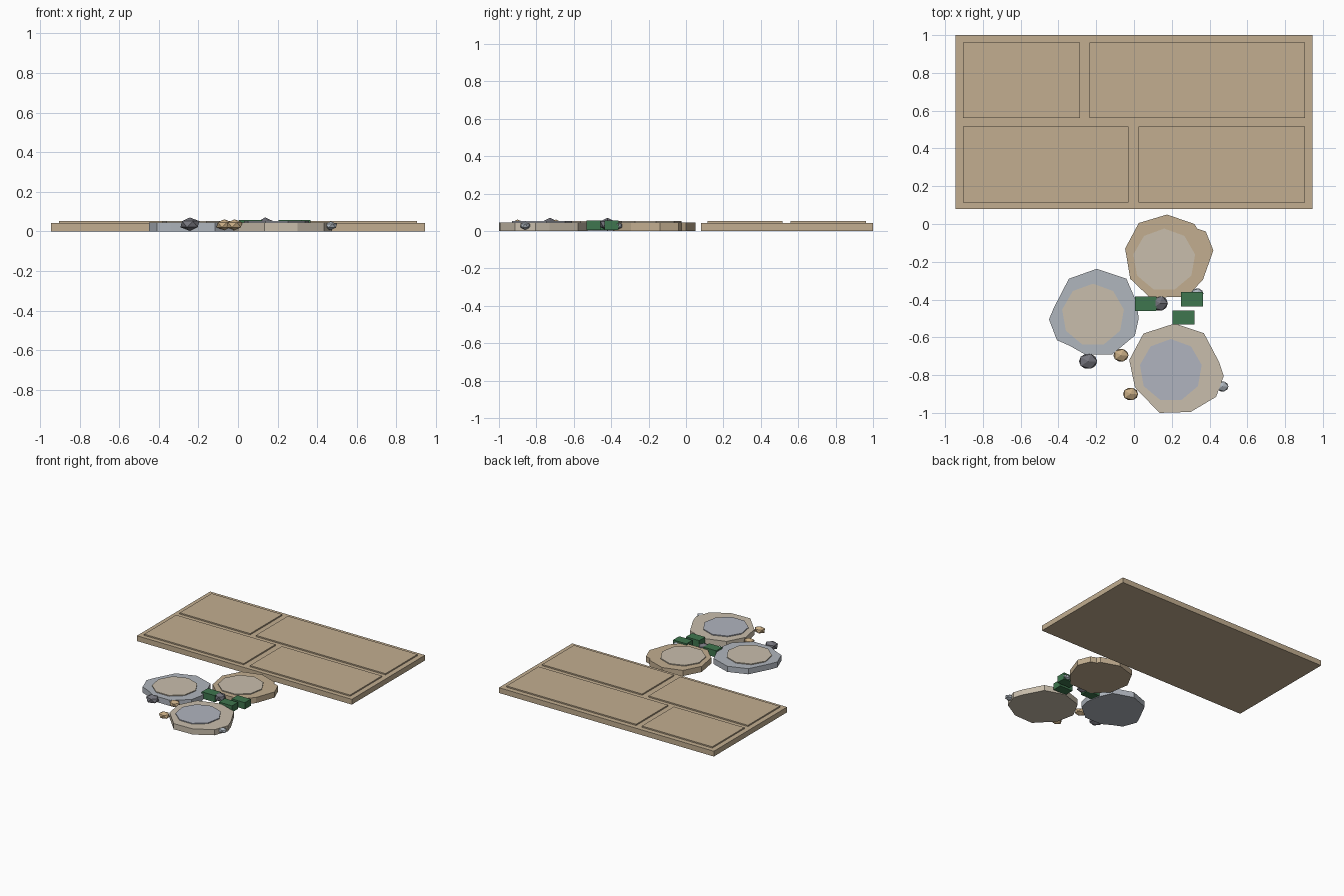
import bpy, bmesh, math
from mathutils import Matrix

if "Cube" in bpy.data.objects:
    bpy.data.objects.remove(bpy.data.objects["Cube"])


def material(name, rgb):
    lin = [((c / 255 + 0.055) / 1.055) ** 2.4 for c in rgb]
    m = bpy.data.materials.new(name)
    m.diffuse_color = (*lin, 1)
    m.use_nodes = True
    m.node_tree.nodes["Principled BSDF"].inputs["Base Color"].default_value = m.diffuse_color
    return m


SAND = material("sandstone", (194, 174, 144))
PALE = material("pale stone", (201, 190, 172))
BLUE = material("blue grey stone", (176, 182, 190))
SLATE = material("lilac grey stone", (176, 180, 191))
GREEN = material("moss green", (62, 118, 78))
DARK = material("dark pebble", (116, 116, 124))
TAN = material("tan pebble", (200, 172, 132))
LIGHT = material("light grey pebble", (172, 180, 188))


def finish(name, bm, mat):
    bmesh.ops.recalc_face_normals(bm, faces=bm.faces)
    me = bpy.data.meshes.new(name)
    bm.to_mesh(me)
    bm.free()
    me.materials.append(mat)
    ob = bpy.data.objects.new(name, me)
    bpy.context.collection.objects.link(ob)
    return ob


def prism(name, pts, z0, z1, mat):
    bm = bmesh.new()
    low = bm.faces.new([bm.verts.new((x, y, z0)) for x, y in pts])
    ext = bmesh.ops.extrude_face_region(bm, geom=[low], use_keep_orig=True)
    for v in ext["geom"]:
        if isinstance(v, bmesh.types.BMVert):
            v.co.z = z1
    return finish(name, bm, mat)


def box(name, x0, x1, y0, y1, z0, z1, mat):
    return prism(name, [(x0, y0), (x1, y0), (x1, y1), (x0, y1)], z0, z1, mat)


def disc(cx, cy, r, n=9):
    return [(cx + r * math.cos(math.pi / 2 + math.tau * i / n),
             cy + r * math.sin(math.pi / 2 + math.tau * i / n)) for i in range(n)]


def pebble(name, x, y, z, rx, ry, rz, mat):
    bm = bmesh.new()
    bmesh.ops.create_icosphere(bm, subdivisions=1, radius=1,
                               matrix=Matrix.Translation((x, y, z)) @ Matrix.Diagonal((rx, ry, rz, 1)))
    return finish(name, bm, mat)


# paved slab with four raised tiles in a staggered pattern
box("paving_base", -0.945, 0.945, 0.08, 1.0, 0, 0.042, SAND)
for i, (x0, x1, y0, y1) in enumerate([(-0.905, -0.03, 0.115, 0.515), (0.025, 0.905, 0.115, 0.515),
                                      (-0.905, -0.285, 0.56, 0.962), (-0.235, 0.905, 0.56, 0.962)]):
    box(f"paving_tile_{i + 1}", x0, x1, y0, y1, 0.04, 0.052, SAND)

# irregular stepping stones with a nine-sided raised centre
stones = [
    ("back", SAND, PALE, (0.16, -0.19),
     [(0.175, 0.05), (0.32, 0), (0.335, -0.025), (0.38, -0.04), (0.42, -0.14), (0.365, -0.295),
      (0.28, -0.385), (0.085, -0.39), (-0.02, -0.29), (-0.047, -0.13), (0.025, 0.005)]),
    ("left", BLUE, PALE, (-0.217, -0.482),
     [(-0.197, -0.237), (-0.04, -0.29), (0.012, -0.41), (0.025, -0.5), (0.005, -0.59),
      (-0.115, -0.69), (-0.26, -0.69), (-0.34, -0.645), (-0.408, -0.615), (-0.45, -0.505),
      (-0.425, -0.445), (-0.345, -0.29)]),
    ("front", PALE, SLATE, (0.195, -0.775),
     [(0.215, -0.527), (0.37, -0.578), (0.45, -0.73), (0.475, -0.805), (0.435, -0.915),
      (0.30, -0.995), (0.135, -1.0), (0.005, -0.865), (-0.025, -0.72), (0.05, -0.58)]),
]
for name, rim, top, centre, outline in stones:
    prism(f"stepping_stone_{name}", outline, 0, 0.045, rim)
    prism(f"stone_centre_{name}", disc(*centre, 0.166), 0.04, 0.052, top)

# moss blocks between the stones
for i, (x, y) in enumerate([(0.062, -0.423), (0.307, -0.398), (0.262, -0.495)]):
    box(f"moss_{i + 1}", x - 0.058, x + 0.058, y - 0.038, y + 0.038, 0.004, 0.057, GREEN)

# loose pebbles
pebble("pebble_dark_1", 0.137, -0.42, 0.036, 0.047, 0.044, 0.034, DARK)
pebble("pebble_dark_2", -0.243, -0.727, 0.036, 0.054, 0.046, 0.034, DARK)
pebble("pebble_tan_1", -0.069, -0.695, 0.033, 0.045, 0.038, 0.028, TAN)
pebble("pebble_tan_2", -0.018, -0.9, 0.033, 0.045, 0.038, 0.028, TAN)
pebble("pebble_light_1", 0.335, -0.368, 0.028, 0.036, 0.030, 0.022, LIGHT)
pebble("pebble_light_2", 0.468, -0.86, 0.028, 0.036, 0.030, 0.022, LIGHT)
